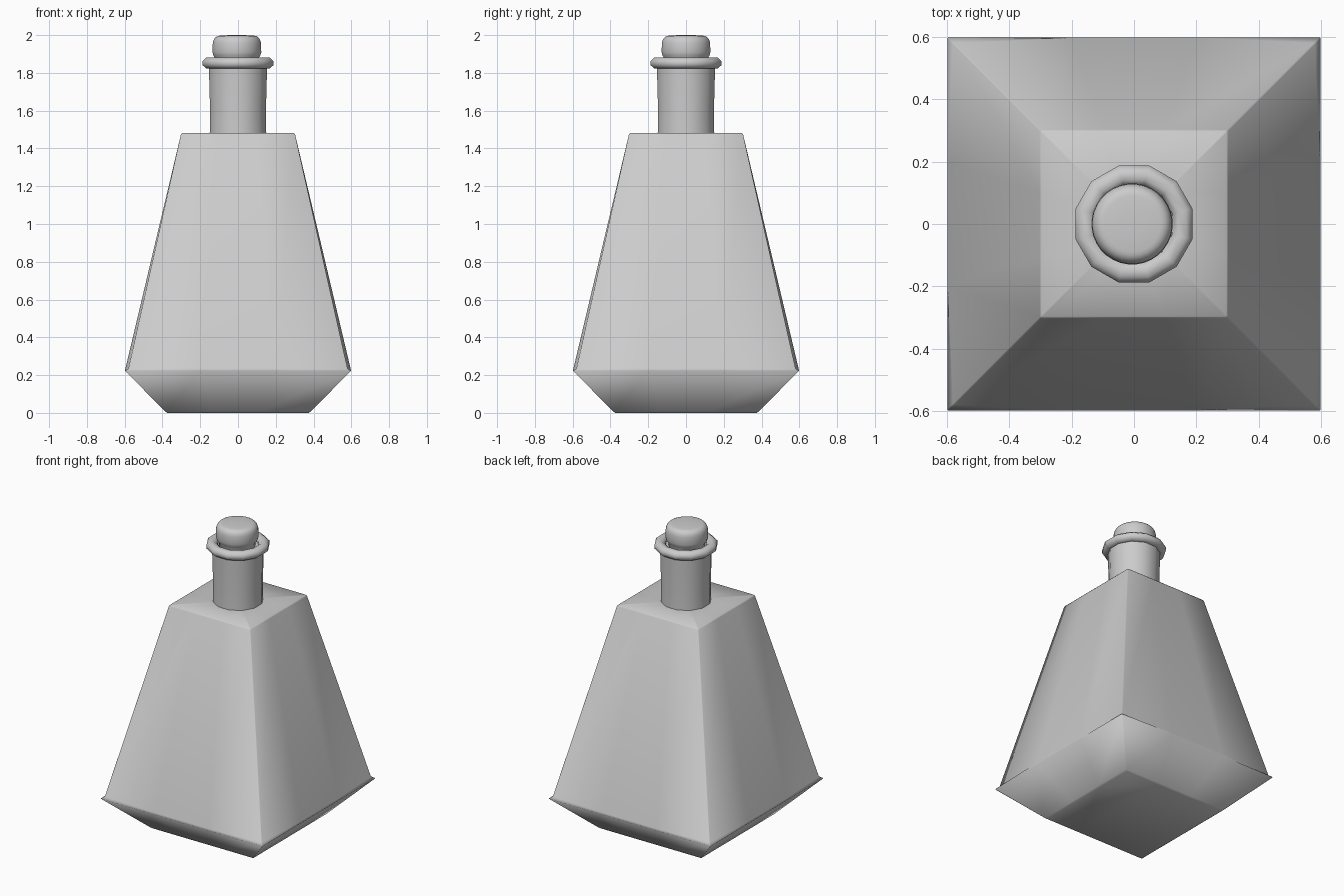
import bpy, bmesh, math

cube = bpy.data.objects.get("Cube")
if cube:
    bpy.data.objects.remove(cube, do_unlink=True)

grey = bpy.data.materials.new("plain_grey")
grey.use_nodes = True
colour = (0.6, 0.6, 0.6, 1)
grey.diffuse_color = colour
grey.node_tree.nodes["Principled BSDF"].inputs["Base Color"].default_value = colour


def square_ring(half, z, bow=0.0, cut=0.004):
    """Square outline with clipped corners; bow pulls the corners inward."""
    end = half - bow
    side = [(-end + cut, -end), (-half / 3, -half), (half / 3, -half), (end - cut, -end)]
    points = []
    for turn in range(4):
        c, s = math.cos(turn * math.pi / 2), math.sin(turn * math.pi / 2)
        points += [(x * c - y * s, x * s + y * c, z) for x, y in side]
    return points


def round_ring(radius, z, sides, x0=0.0):
    """Regular outline with a flat side facing front."""
    angles = [2 * math.pi * (i + 0.5) / sides for i in range(sides)]
    return [(x0 + radius * math.cos(a), radius * math.sin(a), z) for a in angles]


def loft(name, rings, closed=False, sharp=None):
    """Skin a stack of rings; cap the ends or join them into a loop."""
    bm = bmesh.new()
    loops = [[bm.verts.new(p) for p in ring] for ring in rings]
    n = len(loops[0])
    pairs = list(zip(loops, loops[1:]))
    if closed:
        pairs.append((loops[-1], loops[0]))
    else:
        bm.faces.new(loops[0][::-1])
        bm.faces.new(loops[-1])
    for low, high in pairs:
        for i in range(n):
            j = (i + 1) % n
            bm.faces.new((low[i], low[j], high[j], high[i]))
    bmesh.ops.recalc_face_normals(bm, faces=bm.faces)
    for face in bm.faces:
        face.smooth = True
    if sharp:
        for edge in bm.edges:
            if len(edge.link_faces) == 2 and edge.calc_face_angle() > math.radians(sharp):
                edge.smooth = False
    mesh = bpy.data.meshes.new(name)
    bm.to_mesh(mesh)
    bm.free()
    mesh.materials.append(grey)
    obj = bpy.data.objects.new(name, mesh)
    bpy.context.collection.objects.link(obj)
    return obj


# Square tapering body with a chamfered foot and flat shoulder
body = [square_ring(h, z, bow) for h, z, bow in (
    (0.375, 0, 0), (0.385, 0.008, 0), (0.598, 0.222, 0),
    (0.596, 0.235, 0.016), (0.302, 1.475, 0), (0.296, 1.482, 0))]
shoulder = [(0.13 * math.cos(a), 0.13 * math.sin(a), 1.482)
            for a in (math.atan2(y, x) for x, y, z in body[-1])]
loft("bottle_body", body + [shoulder])

# Twelve-sided neck
loft("neck", [round_ring(r, z, 12) for r, z in ((0.155, 1.475), (0.153, 1.6), (0.16, 1.85))], sharp=50)

# Rolled collar around the mouth
collar = []
for i in range(8):
    a = 2 * math.pi * (i + 0.5) / 8
    collar.append(round_ring(0.16 + 0.036 * math.cos(a), 1.852 + 0.031 * math.sin(a), 12))
loft("collar", collar, closed=True)

# Rounded stopper
profile = [(0.11, 1.82), (0.11, 1.87), (0.124, 1.89), (0.13, 1.91), (0.128, 1.96)]
for i in range(1, 6):
    a = math.pi / 2 * i / 5
    profile.append((0.09 + 0.036 * math.cos(a), 1.962 + 0.035 * math.sin(a)))
profile.append((0.04, 2.0))
loft("stopper", [round_ring(r, z, 32, -0.006) for r, z in profile])
